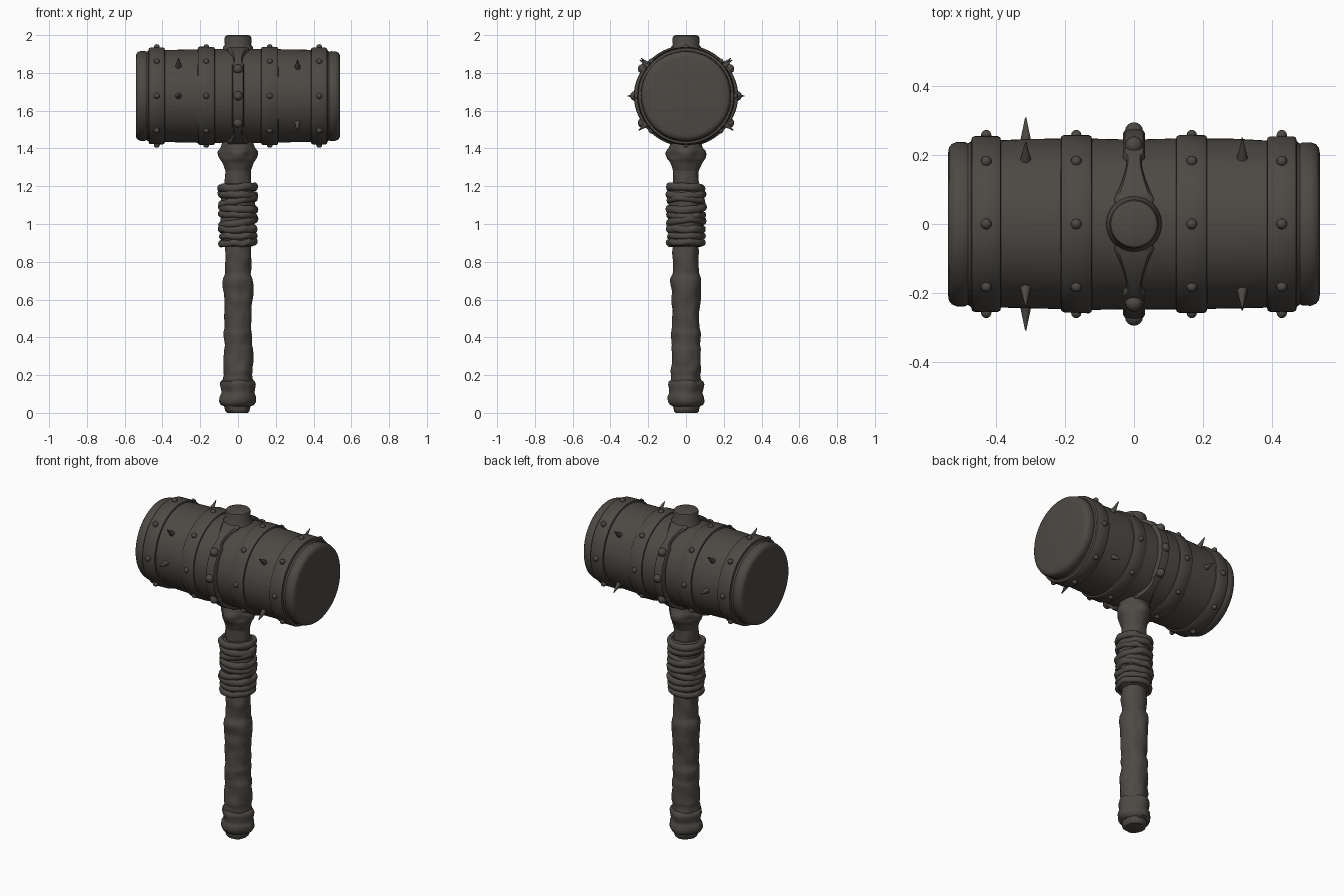
import bpy, bmesh, math, random
from mathutils import Vector, Matrix, noise

if "Cube" in bpy.data.objects:
    bpy.data.objects.remove(bpy.data.objects["Cube"])

random.seed(4)
iron = bpy.data.materials.new("dark weathered brown")
iron.diffuse_color = (0.074, 0.067, 0.059, 1)
iron.use_nodes = True
iron.node_tree.nodes["Principled BSDF"].inputs["Base Color"].default_value = iron.diffuse_color
HEAD_Z = 1.678


def finish(bm, name, angle=40):
    bmesh.ops.recalc_face_normals(bm, faces=bm.faces)
    me = bpy.data.meshes.new(name)
    bm.to_mesh(me)
    bm.free()
    me.materials.append(iron)
    ob = bpy.data.objects.new(name, me)
    bpy.context.collection.objects.link(ob)
    bpy.context.view_layer.objects.active = ob
    ob.select_set(True)
    bpy.ops.object.shade_smooth_by_angle(angle=math.radians(angle))
    ob.select_set(False)
    return ob


def skin(bm, rings, closed=False):
    n = len(rings[0])
    pairs = list(zip(rings, rings[1:]))
    if closed:
        pairs.append((rings[-1], rings[0]))
    for a, b in pairs:
        for i in range(n):
            j = (i + 1) % n
            bm.faces.new((a[i], a[j], b[j], b[i]))
    if not closed:
        bm.faces.new(rings[0][::-1])
        bm.faces.new(rings[-1])


def lathe(name, profile, along_x=False, rough=0.0, lobes=None, seg=48):
    """Revolve (position, radius) points about z, or about x through the head."""
    bm = bmesh.new()
    rings = []
    for t, r in profile:
        ring = []
        for i in range(seg):
            a = 2 * math.pi * i / seg
            c, s = math.cos(a), math.sin(a)
            rr = r + rough * noise.noise(Vector((c * 1.5, s * 1.5, t * 14)))
            if lobes:
                rr += lobes(t, a)
            p = (t, rr * c, HEAD_Z + rr * s) if along_x else (rr * c, rr * s, t)
            ring.append(bm.verts.new(p))
        rings.append(ring)
    skin(bm, rings)
    return finish(bm, name)


def dense(points, step=0.012):
    out = []
    for (t0, r0), (t1, r1) in zip(points, points[1:]):
        n = max(1, round((t1 - t0) / step))
        out += [(t0 + (t1 - t0) * k / n, r0 + (r1 - r0) * k / n) for k in range(n)]
    return out + [points[-1]]


# hammer head barrel
half = [(0, .247), (.12, .249), (.30, .246), (.40, .243), (.475, .24), (.483, .234),
        (.492, .238), (.515, .238), (.53, .232), (.538, .222), (.541, .205)]
lathe("head_barrel", [(-x, r) for x, r in half[:0:-1]] + half, True, 0.003, seg=64)

# hoops around the head
for i, (x0, x1, r) in enumerate([(-.475, -.385, .256), (-.215, -.12, .259),
                                 (.12, .215, .259), (.385, .475, .256)]):
    lathe(f"head_hoop_{i}", [(x0, r - .02), (x0 + .004, r - .004), (x0 + .012, r),
                             (x1 - .012, r), (x1 - .004, r - .004), (x1, r - .02)],
          True, 0.003, seg=64)

# centre strap, flaring round the handle socket at top and bottom
bm = bmesh.new()
rings = []
for i in range(128):
    a = 2 * math.pi * i / 128
    y = abs(math.cos(a)) * .26
    if y < .07:
        w = math.sqrt(max(.078 ** 2 - y ** 2, .055 ** 2))
    else:
        w = .02 + .04 * max(0, 1 - (y - .07) / .12) ** 1.5
    w = max(w, .032 if y > .2 else .022)
    ro = .268 + .008 * abs(math.cos(a)) ** 6
    ring = []
    for x, r in [(-w, .235), (-w, ro - .012), (-w * .8, ro - .002), (0, ro),
                 (w * .8, ro - .002), (w, ro - .012), (w, .235)]:
        ring.append(bm.verts.new((x, r * math.cos(a), HEAD_Z + r * math.sin(a))))
    rings.append(ring)
skin(bm, rings, closed=True)
finish(bm, "centre_strap")


def radial(x, ang, r):
    a = math.radians(ang)
    d = Vector((0, math.cos(a), math.sin(a)))
    rot = Vector((0, 0, 1)).rotation_difference(d).to_matrix().to_4x4()
    return Matrix.Translation(Vector((x, 0, HEAD_Z)) + d * r) @ rot


# rivets on the hoops and strap
bm = bmesh.new()
for x in (-.43, -.168, .168, .43):
    for k in range(8):
        bmesh.ops.create_uvsphere(bm, u_segments=10, v_segments=6, radius=.016,
                                  matrix=radial(x, k * 45, .258))
for ang in (0, 32, -32, 180, 148, 212):
    bmesh.ops.create_uvsphere(bm, u_segments=12, v_segments=8, radius=.026,
                              matrix=radial(0, ang, .27))
finish(bm, "rivets", 60)

# thorn spikes between the hoops
bm = bmesh.new()
for x, angs in ((-.315, (0, 180, 40, 140)), (.315, (38, -36, 142, 216))):
    for ang in angs:
        bmesh.ops.create_cone(bm, cap_ends=True, segments=10, radius1=.019, radius2=.002,
                              depth=.08, matrix=radial(x, ang, .27))
finish(bm, "spikes", 60)

# top end of the handle poking through the head
lathe("handle_top", [(1.88, .085), (1.935, .08), (1.95, .07), (1.985, .071),
                     (1.995, .067), (2.0, .055)])

# carved shaft
shaft = [(.03, .07), (.17, .078), (.2, .074), (.22, .079), (.34, .077), (.36, .073),
         (.42, .077), (.45, .071), (.56, .074), (.63, .076), (.68, .081), (.71, .08),
         (.735, .07), (.9, .068), (1.45, .069)]
lathe("shaft", dense(shaft), rough=.008, seg=40)

# pommel
pommel = [(0, .055), (.008, .064), (.035, .07), (.042, .084), (.06, .094), (.085, .093),
          (.105, .084), (.125, .086), (.15, .09), (.165, .086), (.178, .07)]
lathe("pommel", dense(pommel), rough=.007,
      lobes=lambda t, a: .004 * math.cos(4 * a) if t > .04 else 0)

# scalloped collar under the head
collar = [(1.28, .068), (1.30, .074), (1.325, .082), (1.345, .093), (1.365, .096),
          (1.385, .098), (1.40, .09), (1.45, .08)]
lathe("collar", dense(collar), rough=.006,
      lobes=lambda t, a: .009 * math.cos(4 * a) * math.exp(-((t - 1.37) / .03) ** 2))

# cord wrapping: core plus uneven tilted coils
lathe("wrap_core", dense([(.88, .075), (.89, .09), (1.2, .088), (1.215, .075)]),
      rough=.008)
bm = bmesh.new()
for k in range(9):
    z0 = .9 + k * .0365
    tilt = random.uniform(-.018, .026) if 0 < k < 8 else .006
    ph = random.uniform(-.6, .6)
    size = random.uniform(.017, .022)
    rings = []
    for i in range(48):
        a = 2 * math.pi * i / 48
        wob = noise.noise(Vector((math.cos(a) * 2, math.sin(a) * 2, k * 3.7)))
        R = .091 + .009 * wob
        z = z0 + tilt * math.cos(a + ph) + .008 * wob
        ring = []
        for j in range(10):
            b = 2 * math.pi * j / 10
            rr = R + size * .75 * math.cos(b)
            ring.append(bm.verts.new((rr * math.cos(a), rr * math.sin(a),
                                      z + size * math.sin(b))))
        rings.append(ring)
    skin(bm, rings, closed=True)
finish(bm, "cord_coils", 60)
